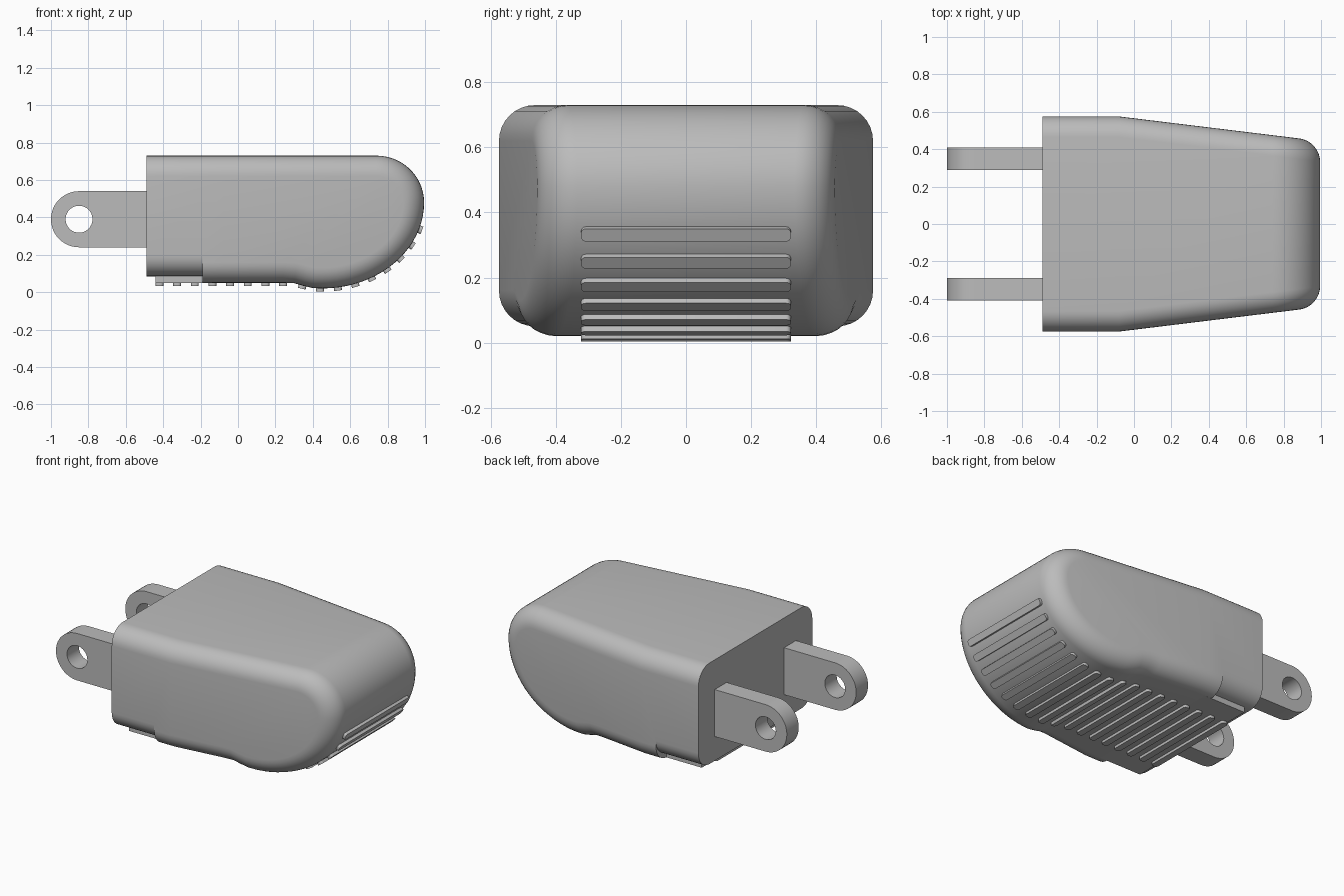
import bpy, bmesh
from math import sin, cos, pi, radians, atan2, hypot
from mathutils import Matrix, Vector

cube = bpy.data.objects.get("Cube")
if cube:
    bpy.data.objects.remove(cube, do_unlink=True)

grey = bpy.data.materials.new("grey plastic")
grey.use_nodes = True
colour = (0.5, 0.5, 0.5, 1)
grey.diffuse_color = colour
grey.node_tree.nodes["Principled BSDF"].inputs["Base Color"].default_value = colour


def add_object(name, bm, angle=35):
    bmesh.ops.recalc_face_normals(bm, faces=bm.faces)
    mesh = bpy.data.meshes.new(name)
    bm.to_mesh(mesh)
    bm.free()
    mesh.materials.clear()
    mesh.materials.append(grey)
    for p in mesh.polygons:
        p.use_smooth = True
    mesh.set_sharp_from_angle(angle=radians(angle))
    obj = bpy.data.objects.new(name, mesh)
    bpy.context.collection.objects.link(obj)
    return obj


def box(size, centre, rotation=Matrix()):
    bm = bmesh.new()
    bmesh.ops.create_cube(bm, size=1)
    bmesh.ops.scale(bm, vec=size, verts=bm.verts)
    return bm, Matrix.Translation(centre) @ rotation


def ellipse(cx, cz, rx, rz, start, end, n):
    steps = [start + (end - start) * i / n for i in range(n + 1)]
    return [(cx + rx * cos(a), cz + rz * sin(a)) for a in steps]


# Body: side profile lofted across the width with a rounded rim
BACK, WIDE, ROUND = -0.49, 0.575, 0.11
upper = ellipse(0.74, 0.48, 0.255, 0.25, pi / 2, 0, 14)
lower = ellipse(0.45, 0.48, 0.545, 0.46, 0, -pi / 2, 20)
belly = [(0.4, 0.022), (0.35, 0.034), (0.3, 0.048), (0.24, 0.05)]
rear = [(-0.19, 0.05), (-0.19, 0.085), (BACK, 0.085)]
profile = [(BACK, 0.73)] + upper + lower[1:] + belly + rear


def inset(i, d):
    x, z = profile[i]
    if i == 0:
        return x, z - d
    if x < 0.25:
        return x, z + d
    (ax, az), (bx, bz) = profile[i - 1], profile[i + 1]
    length = hypot(bx - ax, bz - az)
    return x + d * (bz - az) / length, z - d * (bx - ax) / length


bm = bmesh.new()
rings = []
STEPS = 8
turns = [pi / 2 * k / STEPS for k in range(STEPS + 1)]
for side, order in ((-1, turns[::-1]), (1, turns)):
    for t in order:
        y = side * (WIDE - ROUND * (1 - sin(t)))
        points = [inset(i, ROUND * (1 - cos(t))) for i in range(len(profile))]
        rings.append([bm.verts.new((x, y, z)) for x, z in points])
for a, b in zip(rings, rings[1:]):
    for i in range(len(profile) - 1):
        bm.faces.new((a[i], a[i + 1], b[i + 1], b[i]))
bm.faces.new(rings[0])
bm.faces.new(rings[-1])
bm.faces.new([r[0] for r in rings] + [r[-1] for r in reversed(rings)])
# Narrow the front part from the fold line onwards
FOLD = -0.08
bmesh.ops.bisect_plane(bm, geom=bm.verts[:] + bm.edges[:] + bm.faces[:],
                       plane_co=(FOLD, 0, 0), plane_no=(1, 0, 0))
for v in bm.verts:
    v.co.y -= (1 if v.co.y > 0 else -1) * max(0, v.co.x - FOLD) * 0.122
add_object("body", bm)

# Raised pad under the rear
bm, place = box((0.3, 0.94, 0.06), (-0.29, 0, 0.08))
bm.transform(place)
add_object("rear_pad", bm)


# Grip ribs along the underside and up the nose
def rib(index, x, z, tilt):
    bm, place = box((0.042, 0.645, 0.034), (x, 0, z), Matrix.Rotation(-tilt, 4, "Y"))
    corners = [e for e in bm.edges
               if abs(e.verts[0].co.z - e.verts[1].co.z) > 0.01]
    bmesh.ops.bevel(bm, geom=corners, offset=0.015, segments=4,
                    profile=0.5, affect="EDGES")
    bm.transform(place)
    add_object(f"grip_rib_{index}", bm)


for i in range(8):
    rib(i, -0.42 + i * 0.0945, 0.05, 0)
rib(8, 0.345, 0.035, radians(-14))
angle = -pi / 2 - 0.02
for i in range(9, 17):
    x, z = 0.45 + 0.545 * cos(angle), 0.48 + 0.46 * sin(angle)
    tx, tz = -0.545 * sin(angle), 0.46 * cos(angle)
    rib(i, x, z, atan2(tz, tx))
    angle += 0.0945 / hypot(tx, tz)

# Pair of drilled prongs
for side, name in ((1, "left_prong"), (-1, "right_prong")):
    curve = bpy.data.curves.new(name + "_outline", "CURVE")
    curve.dimensions = "2D"
    curve.fill_mode = "BOTH"
    curve.extrude = 0.06
    outline = ellipse(-0.85, 0.39, 0.15, 0.15, pi / 2, 3 * pi / 2, 24)
    outline += [(-0.47, 0.24), (-0.47, 0.54)]
    hole = ellipse(-0.85, 0.39, 0.072, 0.072, 0, 2 * pi, 32)[:-1]
    for points in (outline, hole):
        spline = curve.splines.new("POLY")
        spline.points.add(len(points) - 1)
        for p, (x, z) in zip(spline.points, points):
            p.co = (x, z, 0, 1)
        spline.use_cyclic_u = True
    helper = bpy.data.objects.new(name + "_outline", curve)
    bpy.context.collection.objects.link(helper)
    mesh = bpy.data.meshes.new_from_object(
        helper.evaluated_get(bpy.context.evaluated_depsgraph_get()))
    bpy.data.objects.remove(helper, do_unlink=True)
    bm = bmesh.new()
    bm.from_mesh(mesh)
    bmesh.ops.remove_doubles(bm, verts=bm.verts, dist=0.0001)
    bm.transform(Matrix.Translation(Vector((0, side * 0.35, 0)))
                 @ Matrix.Rotation(pi / 2, 4, "X"))
    add_object(name, bm)
